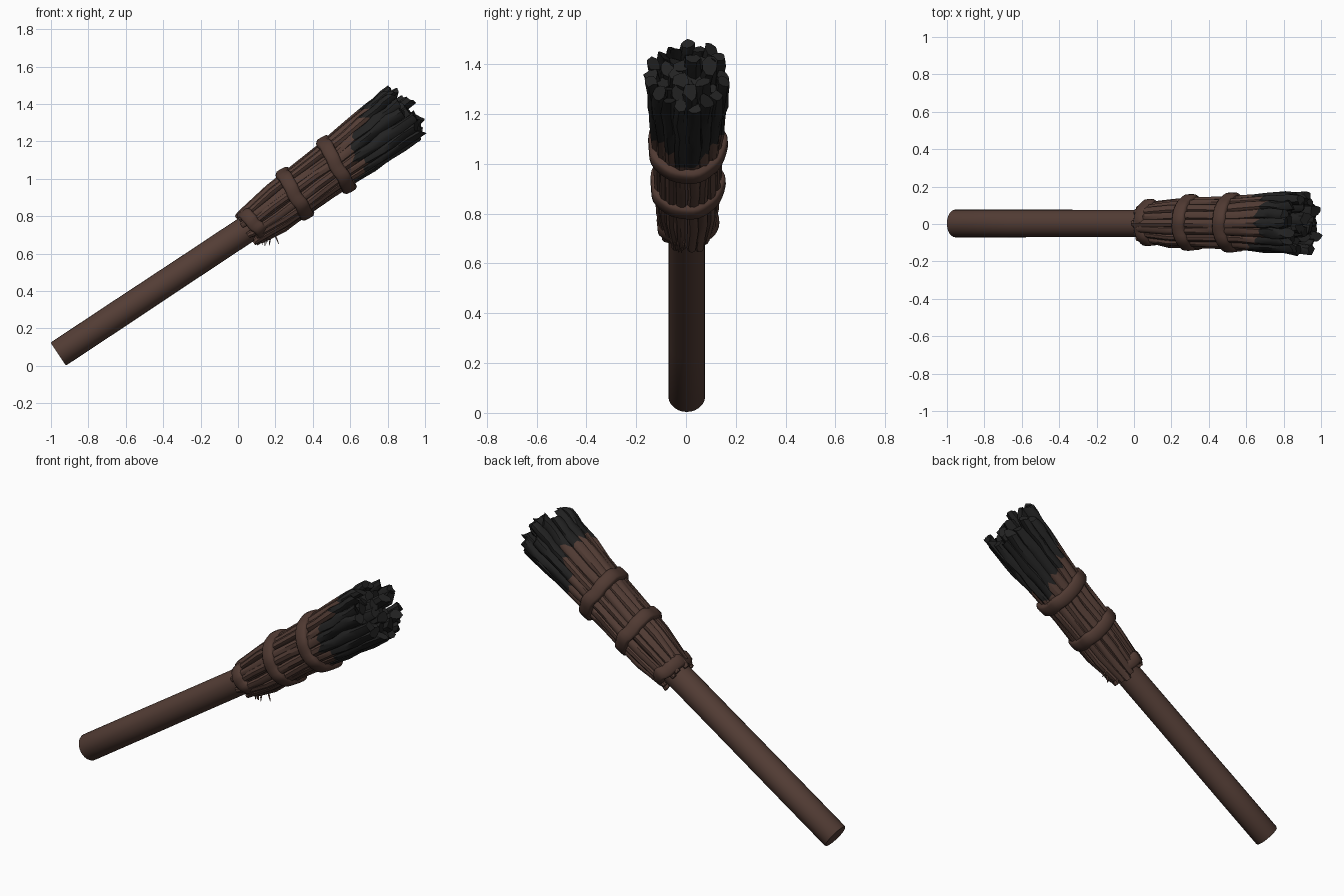
import bpy, bmesh, math, random
from mathutils import Vector

if "Cube" in bpy.data.objects:
    bpy.data.objects.remove(bpy.data.objects["Cube"])

random.seed(7)
R = random.uniform


def material(name, rgb):
    m = bpy.data.materials.new(name)
    m.diffuse_color = (*rgb, 1)
    m.use_nodes = True
    m.node_tree.nodes["Principled BSDF"].inputs["Base Color"].default_value = m.diffuse_color
    return m


WOOD = material("brown_wood", (0.088, 0.047, 0.036))
BAND = material("brown_binding", (0.080, 0.042, 0.032))
CHAR = material("charred_black", (0.016, 0.016, 0.016))

# Axis frame of the bundle head: d runs along it, u points up across it
A = math.radians(36.5)
D = Vector((math.cos(A), 0, math.sin(A)))
U = Vector((-math.sin(A), 0, math.cos(A)))
V = Vector((0, 1, 0))
O = Vector((0.06, 0.005, 0.735))

# Outer radius of the bundle along its length
PROFILE = [(-0.05, 0.10), (0.05, 0.112), (0.15, 0.132), (0.3, 0.135),
           (0.55, 0.14), (0.75, 0.155), (1.12, 0.182)]


def radius(s):
    for (s0, r0), (s1, r1) in zip(PROFILE, PROFILE[1:]):
        if s <= s1:
            return r0 + (r1 - r0) * (s - s0) / (s1 - s0)
    return PROFILE[-1][1]


def finish(bm, name, mats, angle=40):
    bmesh.ops.recalc_face_normals(bm, faces=bm.faces[:])
    me = bpy.data.meshes.new(name)
    bm.to_mesh(me)
    bm.free()
    ob = bpy.data.objects.new(name, me)
    bpy.context.collection.objects.link(ob)
    for m in mats:
        me.materials.append(m)
    bpy.ops.object.select_all(action='DESELECT')
    bpy.context.view_layer.objects.active = ob
    ob.select_set(True)
    bpy.ops.object.shade_smooth_by_angle(angle=math.radians(angle))
    return ob


def skin(bm, rings, mat_of=lambda i: 0, closed=False):
    """Join rings of points with quads; cap the ends unless closed."""
    vs = [[bm.verts.new(p) for p in ring] for ring in rings]
    n = len(vs[0])
    for i in range(len(vs) if closed else len(vs) - 1):
        a, b = vs[i], vs[(i + 1) % len(vs)]
        for j in range(n):
            f = bm.faces.new((a[j], a[(j + 1) % n], b[(j + 1) % n], b[j]))
            f.material_index = mat_of(i)
    if not closed:
        bm.faces.new(vs[0]).material_index = mat_of(0)
        bm.faces.new(vs[-1]).material_index = mat_of(len(vs) - 2)


def stick(bm, theta, depth, start, half_t, half_r, tip=None):
    """One twig following the flared profile, burnt at the far end."""
    n = 8
    up = math.cos(theta) * 0.16 * depth
    tip = min(tip or R(1.01, 1.09), (0.975 - O.x + 0.595 * up) / D.x)
    burn = (0.655 + R(-0.05, 0.06) - O.x + 0.595 * up) / D.x
    stations = [start, start + 0.025] + [burn * k for k in (0.25, 0.45, 0.65, 0.82)]
    first_burnt = len(stations)
    stations += [burn] + [burn + (tip - burn) * k for k in (0.3, 0.5, 0.75, 1)]
    slant, turn = R(0.0, 0.03), R(0, 6.28)
    rings = []
    for i, s in enumerate(stations):
        grow = 0.8 + 0.4 * max(s, 0)
        burnt = i > first_burnt
        if i == 0:
            grow *= 0.75
        t, r = half_t * grow, half_r * grow
        rough = 0.18 if burnt else 0.06
        c = (radius(s) - r) * depth + R(-0.004, 0.004)
        th = theta + R(-0.035, 0.035)
        rad = U * math.cos(th) + V * math.sin(th)
        tan = V * math.cos(th) - U * math.sin(th)
        ring = []
        for j in range(n):
            a = 2 * math.pi * j / n
            k = 1 + R(-rough, rough)
            ss = s
            if i == first_burnt:
                ss += R(-0.03, 0.03)
            if i == len(stations) - 1:
                ss += slant * math.cos(a + turn) + R(-0.008, 0.008)
                k *= 0.85
            ring.append(O + D * ss + rad * (c + r * k * math.sin(a)) + tan * (t * k * math.cos(a)))
        rings.append(ring)
    skin(bm, rings, lambda i: int(i >= first_burnt))


# Handle: a straight round pole
bm = bmesh.new()
p0, p1 = Vector((-0.961, 0.003, 0.063)), Vector((0.12, 0.003, 0.779))
hd = (p1 - p0).normalized()
hu = Vector((-hd.z, 0, hd.x))
rings = []
for k, rr in ((0, 0.071), (0.005, 0.074), (0.3, 0.074), (0.65, 0.073), (1, 0.073)):
    rings.append([p0.lerp(p1, k) + (hu * math.cos(a) + V * math.sin(a)) * rr
                  for a in (2 * math.pi * j / 24 for j in range(24))])
skin(bm, rings)
finish(bm, "handle", [WOOD])

# Outer ring of twigs
bm = bmesh.new()
N = 17
for i in range(N):
    stick(bm, 2 * math.pi * (i + R(-0.12, 0.12)) / N, 1.0, R(-0.03, 0.02),
          R(0.023, 0.029), R(0.022, 0.028))
finish(bm, "outer_twigs", [WOOD, CHAR])

# Inner twigs that fill the burnt end
bm = bmesh.new()
for count, depth, off in ((11, 0.66, 0.2), (6, 0.33, 0.5), (1, 0.02, 0)):
    for i in range(count):
        stick(bm, 2 * math.pi * (i + off) / count, depth, 0.04,
              R(0.026, 0.032), R(0.026, 0.032), R(0.98, 1.10))
finish(bm, "inner_twigs", [WOOD, CHAR])

# Dark core seen in the gaps between twigs
bm = bmesh.new()
skin(bm, [[O + D * s + (U * math.cos(a) + V * math.sin(a)) * r
           for a in (2 * math.pi * j / 16 for j in range(16))]
          for s, r in ((0.03, 0.07), (0.15, 0.085), (0.6, 0.092), (0.95, 0.11))])
finish(bm, "dark_core", [CHAR])


def binding(name, top, bottom, half_width, thick, half_y):
    """Flat rounded strap around the bundle between two edge points."""
    t, b = Vector((top[0], 0, top[1])), Vector((bottom[0], 0, bottom[1]))
    c, e = (t + b) / 2, (t - b) / 2
    axis = Vector((e.z, 0, -e.x)).normalized()
    c.y = O.y
    up, ru = e.normalized(), e.length
    section = [(-1, -1), (-1, 0.3), (-0.7, 0.9), (0, 1), (0.7, 0.9), (1, 0.3), (1, -1)]
    rings = []
    for j in range(40):
        a = 2 * math.pi * j / 40
        wob = 0.003 * math.sin(5 * a) + 0.002 * math.sin(9 * a + 1)
        rings.append([c + axis * (x * half_width + wob)
                      + up * math.cos(a) * (ru - thick + z * thick + wob)
                      + V * math.sin(a) * (half_y - thick + z * thick + wob)
                      for x, z in section])
    bm = bmesh.new()
    skin(bm, rings, closed=True)
    finish(bm, name, [BAND], 50)


binding("lower_binding", (0.015, 0.835), (0.155, 0.69), 0.036, 0.016, 0.125)
binding("middle_binding", (0.228, 1.05), (0.378, 0.788), 0.037, 0.016, 0.151)
binding("upper_binding", (0.445, 1.22), (0.605, 0.93), 0.037, 0.016, 0.160)

# Loose fibres hanging under the lower binding
bm = bmesh.new()
for i in range(5):
    a = Vector((0.12 + 0.018 * i, R(-0.05, 0.03), 0.71))
    b = a + Vector((R(-0.02, 0.03), R(-0.02, 0.02), R(-0.07, -0.05)))
    rings = [[a.lerp(b, k) + Vector((math.cos(q), math.sin(q), 0)) * r
              for q in (0, 2.09, 4.19)] for k, r in ((0, 0.006), (0.6, 0.005), (1, 0.002))]
    skin(bm, rings)
finish(bm, "loose_fibres", [BAND])
